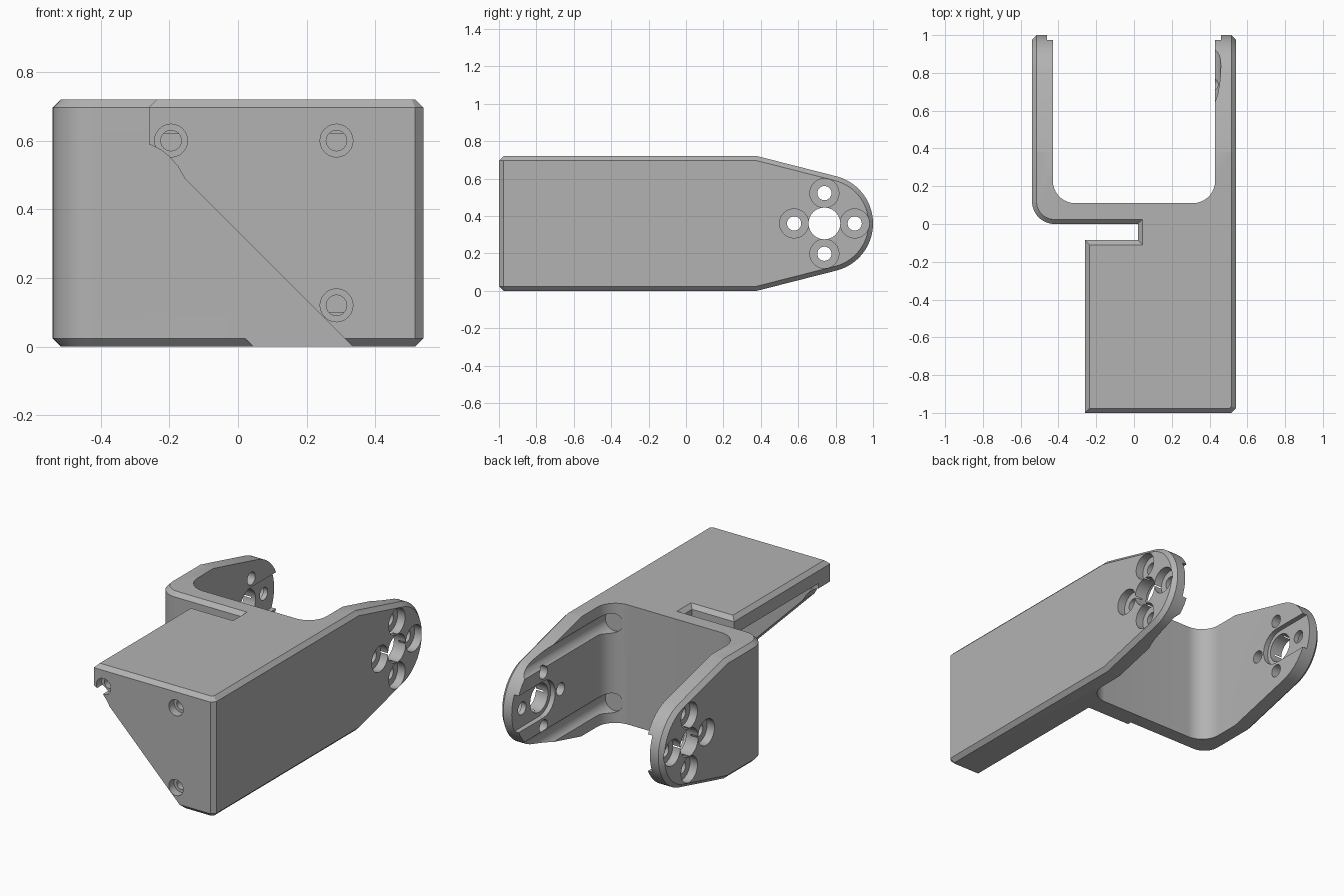
import bpy, bmesh
from math import sin, cos, pi, radians, acos, atan2, hypot
from mathutils import Vector

if "Cube" in bpy.data.objects:
    bpy.data.objects.remove(bpy.data.objects["Cube"])

WIDTH, HEIGHT, WALL, CHAMFER = 0.54, 0.72, 0.11, 0.024
INNER = WIDTH - WALL
MID = HEIGHT / 2
HUB_Y, HUB_R = 0.74, 0.26


def arc(cx, cy, r, start, end, steps=12):
    angles = [radians(start + (end - start) * i / steps) for i in range(steps + 1)]
    return [(cx + r * cos(a), cy + r * sin(a)) for a in angles]


def inset(points, d):
    """Mitred inward offset of a counter-clockwise outline."""
    out = []
    for i, p in enumerate(points):
        p = Vector(p)
        a = (p - Vector(points[i - 1])).normalized()
        b = (Vector(points[(i + 1) % len(points)]) - p).normalized()
        na, nb = Vector((-a.y, a.x)), Vector((-b.y, b.x))
        out.append(tuple(p + (na + nb) * d / (1 + na.dot(nb))))
    return out


def prism(name, points, axis, lo, hi, chamfer=0):
    """Extrude an outline along an axis, with optional chamfered ends."""
    place = {"x": lambda u, v, w: (w, u, v),
             "y": lambda u, v, w: (u, w, v),
             "z": lambda u, v, w: (u, v, w)}[axis]
    layers = [(lo, points), (hi, points)]
    if chamfer:
        small = inset(points, chamfer)
        layers = [(lo, small), (lo + chamfer, points), (hi - chamfer, points), (hi, small)]
    bm = bmesh.new()
    rings = [[bm.verts.new(place(u, v, w)) for u, v in pts] for w, pts in layers]
    n = len(points)
    for r, s in zip(rings, rings[1:]):
        for i in range(n):
            j = (i + 1) % n
            bm.faces.new((r[i], r[j], s[j], s[i]))
    bm.faces.new(rings[0][::-1])
    bm.faces.new(rings[-1])
    bmesh.ops.recalc_face_normals(bm, faces=bm.faces)
    mesh = bpy.data.meshes.new(name)
    bm.to_mesh(mesh)
    bm.free()
    obj = bpy.data.objects.new(name, mesh)
    bpy.context.collection.objects.link(obj)
    return obj


def box(x0, x1, y0, y1):
    return [(x0, y0), (x1, y0), (x1, y1), (x0, y1)]


def combine(target, cutter, operation="DIFFERENCE"):
    bpy.context.view_layer.objects.active = target
    mod = target.modifiers.new("shape", "BOOLEAN")
    mod.operation, mod.solver, mod.object = operation, "EXACT", cutter
    bpy.ops.object.modifier_apply(modifier=mod.name)
    bpy.data.objects.remove(cutter)


def drill(target, axis, u, v, r, lo, hi):
    combine(target, prism("drill", arc(u, v, r, 0, 345, 23), axis, lo, hi))


# Footprint of the fork and the front housing, with the slot between them
footprint = ([(WIDTH, 1.1), (-WIDTH, 1.1)] + arc(-0.42, 0.12, 0.12, 180, 270)
             + [(0.02, 0), (0.02, -0.086), (-0.26, -0.086), (-0.26, -1),
                (WIDTH - CHAMFER, -1), (WIDTH, CHAMFER - 1)])
bracket = prism("servo_bracket", footprint, "z", 0, HEIGHT, CHAMFER)

# Tapered, rounded fork ends
dy, dz = 0.38 - HUB_Y, HEIGHT - MID
tangent = (atan2(dz, dy) - acos(HUB_R / hypot(dy, dz))) * 180 / pi
rise = 1.6 * cos(radians(tangent)) / sin(radians(tangent))
outline = ([(0.38 - 1.6, -rise)] + arc(HUB_Y, MID, HUB_R, -tangent, tangent, 32)
           + [(0.38 - 1.6, HEIGHT + rise)])
combine(bracket, prism("fork_outline", outline, "x", -WIDTH, WIDTH, CHAMFER), "INTERSECT")

# Opening between the fork arms, with round inner corners
opening = ([(INNER, 1.2), (-INNER, 1.2)]
           + arc(-INNER + 0.12, WALL + 0.12, 0.12, 180, 270)
           + arc(INNER - 0.12, WALL + 0.12, 0.12, 270, 360))
combine(bracket, prism("fork_opening", opening, "z", -0.1, 1))

# Hollow of the front housing and its diagonal cut
combine(bracket, prism("housing_hollow", box(-0.4, INNER, WALL - 1, 0), "z", 0.1, 0.62))
diagonal = [(-0.6, 0.59), (-0.26, 0.59), (-0.225, 0.573), (-0.2, 0.553), (-0.175, 0.525),
            (-0.155, 0.49), (0.335, 0), (0.535, -0.2), (-0.6, -0.2)]
combine(bracket, prism("diagonal_cut", diagonal, "y", -1.2, 0))

# Counterbored screw holes in the front plate
for x, z in ((-0.195, 0.6), (0.287, 0.6), (0.287, 0.12)):
    drill(bracket, "y", x, z, 0.048, -1.1, -0.95)
    drill(bracket, "y", x, z, 0.03, -1.1, -0.85)

# Tool channels along the inside of the left arm
for z in (0.6, 0.12):
    drill(bracket, "y", INNER - 0.03, z, 0.06, WALL, 1.1)

# Horn recesses, hub holes and counterbored screw holes in both arms
recess = arc(HUB_Y, MID, 0.11, 90, 270) + [(1.1, MID - 0.11), (1.1, MID + 0.11)]
combine(bracket, prism("horn_recess", recess, "x", -INNER - 0.03, INNER + 0.03))
drill(bracket, "x", HUB_Y, MID, 0.085, -1, 1)
for i in range(4):
    y, z = HUB_Y + 0.162 * cos(i * pi / 2), MID + 0.162 * sin(i * pi / 2)
    drill(bracket, "x", y, z, 0.038, -1, 1)
    for side in (-1, 1):
        lo, hi = sorted((side * (WIDTH - 0.05), side))
        drill(bracket, "x", y, z, 0.078, lo, hi)

# Grey plastic
grey = bpy.data.materials.new("grey_plastic")
grey.use_nodes = True
colour = (0.45, 0.45, 0.45, 1)
grey.diffuse_color = colour
grey.node_tree.nodes["Principled BSDF"].inputs["Base Color"].default_value = colour
bracket.data.materials.clear()
bracket.data.materials.append(grey)

bpy.ops.object.select_all(action="DESELECT")
bracket.select_set(True)
bpy.context.view_layer.objects.active = bracket
bpy.ops.object.shade_smooth_by_angle(angle=radians(25))
